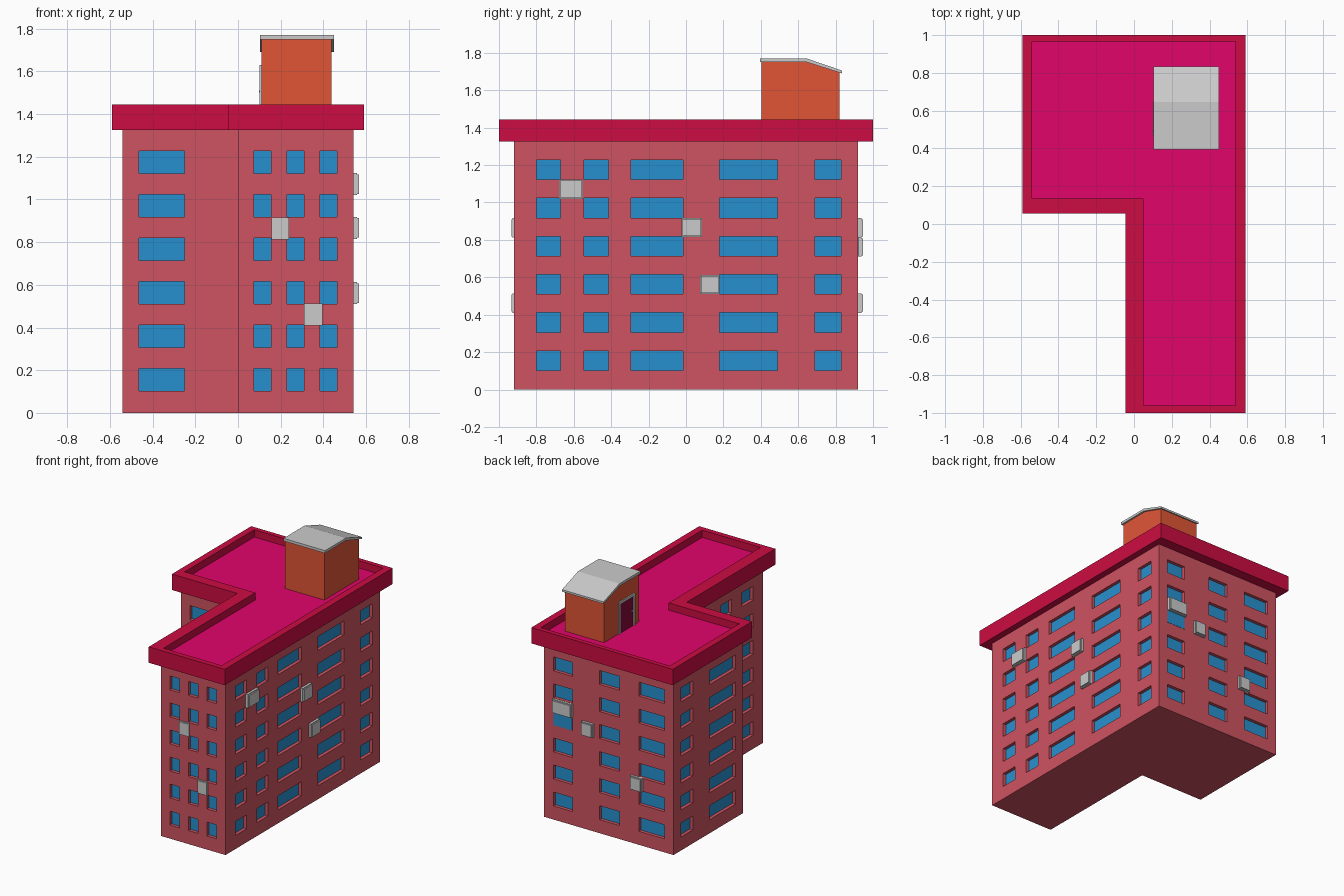
import bpy, bmesh
from mathutils import Vector

if "Cube" in bpy.data.objects:
    bpy.data.objects.remove(bpy.data.objects["Cube"])


def material(name, rgb):
    m = bpy.data.materials.new(name)
    m.diffuse_color = [(c / 255) ** 2.2 for c in rgb] + [1]
    m.use_nodes = True
    m.node_tree.nodes["Principled BSDF"].inputs["Base Color"].default_value = m.diffuse_color
    return m


WALL = material("wall_red", (205, 84, 97))
TRIM = material("parapet_crimson", (203, 20, 68))
FLOOR = material("roof_pink", (224, 13, 106))
GLASS = material("glass_blue", (44, 143, 205))
HUT = material("hut_orange", (224, 86, 57))
DOOR = material("door_maroon", (135, 15, 60))


def finish(name, bm, mat=None):
    me = bpy.data.meshes.new(name)
    bmesh.ops.remove_doubles(bm, verts=bm.verts, dist=1e-5)
    bm.to_mesh(me)
    bm.free()
    ob = bpy.data.objects.new(name, me)
    bpy.context.collection.objects.link(ob)
    if mat:
        me.materials.append(mat)
    return ob


def face(bm, pts):
    bm.faces.new([bm.verts.new(p) for p in pts])


def add_box(bm, lo, hi):
    r = bmesh.ops.create_cube(bm, size=1)
    for v in r["verts"]:
        v.co = [(a + b) / 2 + c * (b - a) for a, b, c in zip(lo, hi, v.co)]


def box(name, lo, hi, mat=None):
    bm = bmesh.new()
    add_box(bm, lo, hi)
    return finish(name, bm, mat)


def extrude_x(name, profile, x0, x1, mat=None):
    """Closed (y, z) profile swept along x."""
    bm = bmesh.new()
    f = bm.faces.new([bm.verts.new((x0, y, z)) for y, z in profile])
    r = bmesh.ops.extrude_face_region(bm, geom=[f])
    for g in r["geom"]:
        if isinstance(g, bmesh.types.BMVert):
            g.co.x = x1
    bmesh.ops.recalc_face_normals(bm, faces=bm.faces)
    return finish(name, bm, mat)


# L-shaped storey block with recessed windows
TOP, DEPTH = 1.325, 0.025
ROWS = [(0.102 + 0.204 * i, 0.207 + 0.204 * i) for i in range(6)]
FOOT = [(0, -.92), (.54, -.92), (.54, .92), (-.54, .92), (-.54, .09), (0, .09)]
Y_FRONT = [(-.80, -.67), (-.545, -.415), (-.295, -.015)]
Y_BACK = [(.18, .49), (.69, .83)]
COLUMNS = [
    [(.075, .155), (.23, .31), (.385, .465)],      # front
    Y_FRONT + Y_BACK,                              # right
    [(.305, .462), (-.09, .077), (-.465, -.25)],   # back
    Y_BACK,                                        # left wing end
    [(-.465, -.25)],                               # left wing front
    Y_FRONT,                                       # inner side
]
walls, panes = bmesh.new(), bmesh.new()


def build_wall(p, q, cols):
    p, q = Vector((*p, 0)), Vector((*q, 0))
    d = (q - p).normalized()
    axis = 0 if abs(d.x) > 0.5 else 1
    inward = Vector((-d.y, d.x, 0)) * DEPTH
    spans = [tuple(sorted(abs(c - p[axis]) for c in col)) for col in cols]
    us = sorted([0, (q - p).length] + [u for s in spans for u in s])
    zs = sorted([0, TOP] + [z for r in ROWS for z in r])
    for i, (u0, u1) in enumerate(zip(us, us[1:])):
        for j, (z0, z1) in enumerate(zip(zs, zs[1:])):
            quad = [p + d * u + Vector((0, 0, z))
                    for u, z in ((u0, z0), (u1, z0), (u1, z1), (u0, z1))]
            if i % 2 and j % 2:
                deep = [c + inward for c in quad]
                face(panes, deep)
                for k in range(4):
                    n = (k + 1) % 4
                    face(walls, [quad[k], quad[n], deep[n], deep[k]])
            else:
                face(walls, quad)


for k, cols in enumerate(COLUMNS):
    build_wall(FOOT[k], FOOT[(k + 1) % 6], cols)
face(walls, [(x, y, 0) for x, y in reversed(FOOT)])
finish("building_walls", walls, WALL)
finish("window_panes", panes, GLASS)

# Overhanging parapet and sunken roof floor
OUT = [(-.045, -1), (.59, -1), (.59, 1), (-.59, 1), (-.59, .055), (-.045, .055)]
INN = [(.05, -.96), (.537, -.96), (.537, .965), (-.54, .965), (-.54, .135), (.05, .135)]
ZF, ZP = 1.39, 1.445
bm = bmesh.new()
rings = [(OUT, TOP), (OUT, ZP), (INN, ZP), (INN, ZF)]
for (a, za), (b, zb) in zip(rings, rings[1:]):
    for k in range(6):
        n = (k + 1) % 6
        face(bm, [(*a[k], za), (*a[n], za), (*b[n], zb), (*b[k], zb)])
face(bm, [(x, y, TOP) for x, y in reversed(OUT)])
finish("parapet", bm, TRIM)
bm = bmesh.new()
face(bm, [(x, y, ZF) for x, y in INN])
finish("roof_floor", bm, FLOOR)

# Rooftop stair hut with bent roof slab
extrude_x("hut_walls", [(.405, ZF), (.82, ZF), (.82, 1.695), (.64, 1.752), (.405, 1.752)],
          .11, .437, HUT)
extrude_x("hut_roof", [(.395, 1.75), (.64, 1.752), (.835, 1.69), (.835, 1.705),
                       (.645, 1.77), (.395, 1.77)], .103, .45)

# Hut door: frame, leaf, knob
bm = bmesh.new()
Y0, Y1, ZD = .46, .65, 1.63
add_box(bm, (.10, Y0, ZF), (.112, Y0 + .018, ZD))
add_box(bm, (.10, Y1 - .018, ZF), (.112, Y1, ZD))
add_box(bm, (.10, Y0 + .018, ZD - .018), (.112, Y1 - .018, ZD))
finish("door_frame", bm)
box("door_leaf", (.106, Y0 + .018, ZF), (.112, Y1 - .018, ZD - .018), DOOR)
box("door_knob", (.099, .488, 1.50), (.107, .498, 1.51))


# Air conditioner boxes: body plus slightly smaller front cover
def cooler(name, axis, sign, a, z, depth):
    wall = (.54, .92)[axis] * sign
    bm = bmesh.new()
    for near, far, inset in ((-.005, depth * .65, 0), (depth * .65, depth, .006)):
        w = sorted((wall + sign * near, wall + sign * far))
        u = (a[0] + inset, a[1] - inset)
        x, y = (w, u) if axis == 0 else (u, w)
        add_box(bm, (x[0], y[0], z + inset), (x[1], y[1], z + .103 - inset))
    finish(name, bm)


UNITS = [
    ("front", 1, -1, (.157, .24), .813, .012), ("front", 1, -1, (.31, .395), .41, .012),
    ("right", 0, 1, (-.68, -.55), 1.02, .027), ("right", 0, 1, (-.025, .085), .815, .027),
    ("right", 0, 1, (.075, .18), .51, .027),
    ("back", 1, 1, (.30, .46), .813, .027), ("back", 1, 1, (.125, .22), .71, .027),
    ("back", 1, 1, (-.285, -.19), .41, .027),
]
for i, (side, *args) in enumerate(UNITS):
    cooler(f"air_conditioner_{side}_{i + 1}", *args)

# Flush pane under the wide rear unit
box("flush_pane", (.305, .90, .714), (.462, .922, .819), GLASS)
